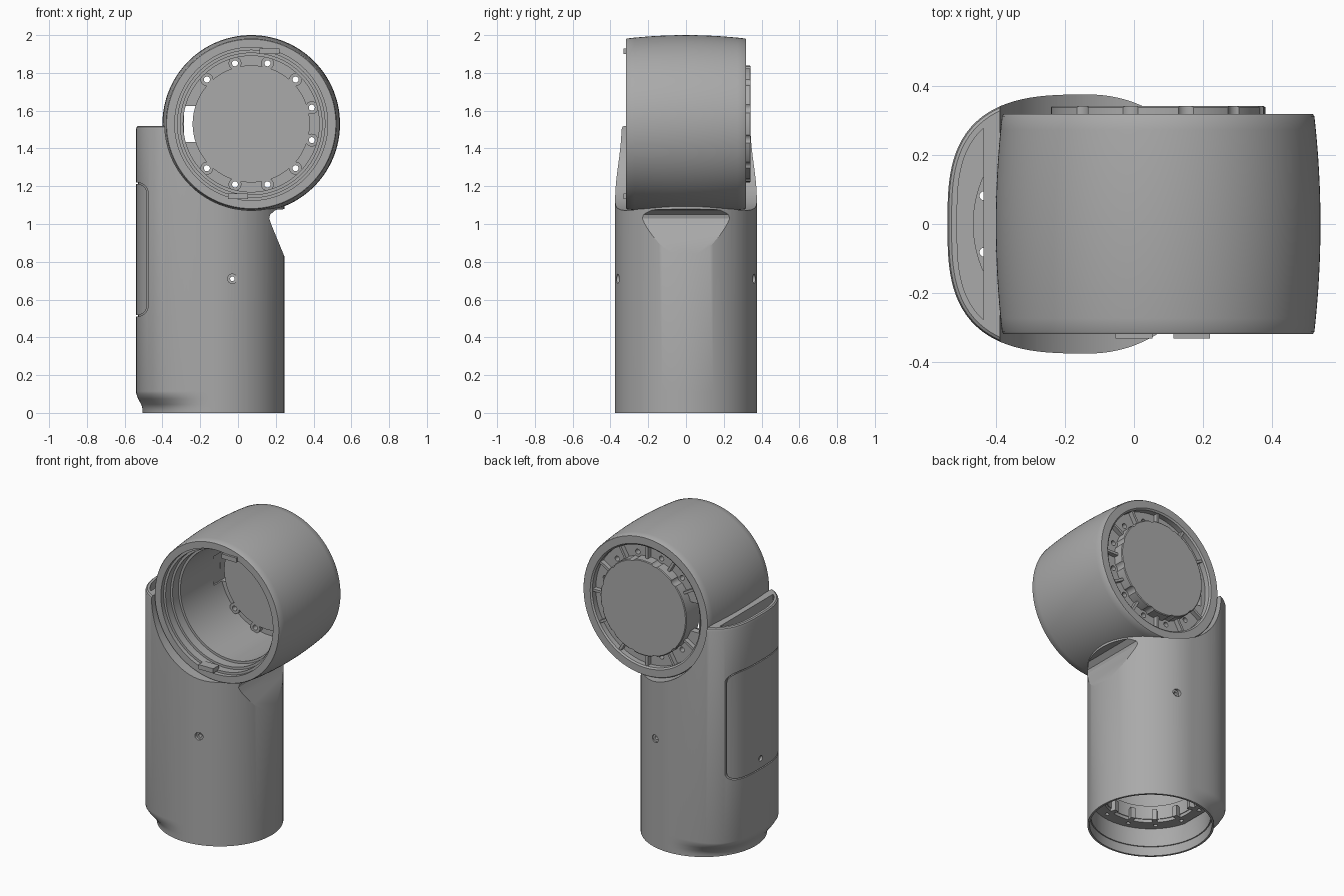
import bpy, bmesh, math
from mathutils import Vector

if "Cube" in bpy.data.objects:
    bpy.data.objects.remove(bpy.data.objects["Cube"])

grey = bpy.data.materials.new("satin_grey")
grey.use_nodes = True
GREY = (0.4, 0.4, 0.4, 1)
grey.diffuse_color = GREY
grey.node_tree.nodes["Principled BSDF"].inputs["Base Color"].default_value = GREY

BODY_X = -0.13            # column axis
HEAD_X, HEAD_Z = 0.07, 1.53   # drum axis
parts = []


def loft(name, rings, loop=False):
    """Skin equal-length rings of points; cap the ends or join last to first."""
    bm = bmesh.new()
    rows = [[bm.verts.new(p) for p in ring] for ring in rings]
    n = len(rows[0])
    pairs = list(zip(rows, rows[1:])) + ([(rows[-1], rows[0])] if loop else [])
    for a, b in pairs:
        for i in range(n):
            j = (i + 1) % n
            bm.faces.new((a[i], a[j], b[j], b[i]))
    if not loop:
        bm.faces.new(rows[0])
        bm.faces.new(rows[-1])
    bmesh.ops.recalc_face_normals(bm, faces=bm.faces)
    mesh = bpy.data.meshes.new(name)
    bm.to_mesh(mesh)
    bm.free()
    mesh.materials.append(grey)
    ob = bpy.data.objects.new(name, mesh)
    bpy.context.collection.objects.link(ob)
    return ob


def spin(name, profile, axis, cx, cz=0, loop=False, n=128):
    """Revolve (radius, height) points about a y or z axis."""
    def point(r, h, t):
        u, v = r * math.cos(t), r * math.sin(t)
        return (cx + u, h, cz + v) if axis == "y" else (cx + u, v, h)
    return loft(name, [[point(r, h, 2 * math.pi * i / n) for i in range(n)]
                       for r, h in profile], loop)


def rod(name, x, z, r, y0, y1, n=24):
    return spin(name, [(r, y0), (r, y1)], "y", x, z, n=n)


def box(name, lo, hi):
    return loft(name, [[(lo[0], lo[1], z), (hi[0], lo[1], z), (hi[0], hi[1], z),
                        (lo[0], hi[1], z)] for z in (lo[2], hi[2])])


def boolean(ob, tools, operation="DIFFERENCE"):
    for tool in tools:
        tool.hide_render = True
        mod = ob.modifiers.new("cut", "BOOLEAN")
        mod.operation, mod.solver, mod.object = operation, "EXACT", tool
    deps = bpy.context.evaluated_depsgraph_get()
    mesh = bpy.data.meshes.new_from_object(ob.evaluated_get(deps))
    ob.modifiers.clear()
    ob.data = mesh
    for tool in tools:
        bpy.data.objects.remove(tool)
    return ob


def section(z, pack=1.0, inset=0.0, n=128):
    """Round column outline, squared off toward -x by the pack amount."""
    ring = []
    for i in range(n):
        t = 2 * math.pi * i / n
        c, s = math.cos(t), math.sin(t)
        r = 0.375
        if c < 0:
            full = ((-c / 0.41) ** 3 + (abs(s) / 0.375) ** 3) ** (-1 / 3)
            r += pack * (full - r)
        r -= inset
        ring.append((BODY_X + r * c, r * s, z))
    return ring


# Column with the squared spine fading into a round foot
column = loft("column", [section(0, 0), section(0.02, 0), section(0.045, 0.2),
                         section(0.075, 0.7), section(0.1, 0.95), section(0.115),
                         section(1.5), section(1.514, 1, 0.004), section(1.52, 1, 0.012)])

cuts = [rod("head_seat", HEAD_X, HEAD_Z, 0.458, -0.6, 0.6, 128)]

# Sloped relief under the head
relief = [(0.245, 0.83), (0.175, 1.0), (0.165, 1.03), (0.17, 1.05), (0.2, 1.075),
          (0.5, 1.1), (0.5, 0.83)]
cuts.append(loft("relief", [[(x, y, z) for x, z in relief] for y in (-0.5, 0.5)]))

# Open bore and cable pocket
cuts.append(spin("bore", [(0.362, -0.05), (0.362, 0.06), (0.355, 0.06), (0.355, 0.26),
                          (0.335, 0.3), (0.335, 0.8)], "z", BODY_X))
slot = [p for p in section(0, 1, 0.028) if p[0] < -0.435]
cuts.append(loft("pocket", [[(x, y, z) for x, y, _ in slot] for z in (0.4, 1.7)]))

# Side screw holes and the spine screw
for side in (-1, 1):
    for r, depth in ((0.025, 0.347), (0.012, 0.28)):
        cuts.append(rod("screw_hole", -0.03, 0.71, r, side * depth, side * 0.5))
cuts.append(loft("spine_screw", [[(x, 0.018 * math.cos(k * math.pi / 8),
                                   0.58 + 0.018 * math.sin(k * math.pi / 8))
                                  for k in range(16)] for x in (-0.6, -0.525)]))


# Shallow seam of the cover
def cover_outline(inset, y):
    ring = [(-0.7, y, 1.22 - inset), (-0.7, y, 0.51 + inset)]
    r = 0.06
    for z, start in ((0.57, -math.pi / 2), (1.16, 0)):
        for k in range(9):
            t = start + k * math.pi / 16
            ring.append((-0.475 - r + (r - inset) * math.cos(t), y,
                         z + (r - inset) * math.sin(t)))
    return ring


seam = loft("seam", [cover_outline(0, -0.5), cover_outline(0, 0.5),
                     cover_outline(0.007, 0.5), cover_outline(0.007, -0.5)], True)
boolean(seam, [loft("core", [section(0.2, 1, 0.01), section(1.6, 1, 0.01)])])
cuts.append(seam)
parts.append(boolean(column, cuts))

# Mounting ring inside the foot
ring = spin("foot_ring", [(0.358, 0.18), (0.358, 0.22), (0.28, 0.22), (0.28, 0.18)],
            "z", BODY_X, loop=True, n=96)
cuts = [box("gap", (-0.6, -0.3, 0.1), (-0.472, 0.3, 0.3))]
for k in range(12):
    t = math.radians(30 * k + 15)
    x, y = BODY_X + 0.315 * math.cos(t), 0.315 * math.sin(t)
    cuts.append(spin("bolt_hole", [(0.013, 0.1), (0.013, 0.3)], "z", x, n=16))
    for c in cuts[-1:]:
        c.location.y = y
bpy.context.view_layer.update()
parts.append(boolean(ring, cuts))
for k in range(12):
    t = math.radians(30 * k + 15)
    tab = box("foot_tab", (-0.03, -0.015, 0.18), (0.03, 0.015, 0.25))
    tab.location = (BODY_X + 0.275 * math.cos(t), 0.275 * math.sin(t), 0)
    tab.rotation_euler.z = t
    parts.append(tab)
parts.append(spin("foot_sleeve", [(0.285, 0.2), (0.285, 0.29), (0.275, 0.29), (0.275, 0.2)],
                  "z", BODY_X, loop=True, n=96))

# Barrel-shaped head, stepped bore at the front, flange at the back
outer = [(0.448, -0.318)]
for k in range(17):
    y = -0.312 + 0.624 * k / 16
    outer.append((0.47 - 0.018 * (y / 0.315) ** 2, y))
outer += [(0.448, 0.318), (0.4, 0.318), (0.39, 0.31), (0.39, 0.275), (0.3, 0.275),
          (0.3, 0.23), (0.36, 0.23), (0.36, -0.18), (0.375, -0.18), (0.375, -0.24),
          (0.39, -0.24), (0.39, -0.29), (0.405, -0.29), (0.405, -0.318)]
head = spin("head", outer, "y", HEAD_X, HEAD_Z, True, 160)
bolts = []
for k in range(12):
    t = math.radians(30 * k + 15)
    bolts.append((HEAD_X + 0.332 * math.cos(t), HEAD_Z + 0.332 * math.sin(t), k))
cuts = [box("window", (-0.287, 0.15, HEAD_Z - 0.095), (-0.2, 0.4, HEAD_Z + 0.095))]
cuts += [rod("bolt_hole", x, z, 0.016, 0.1, 0.4) for x, z, k in bolts if k not in (5, 6)]
parts.append(boolean(head, cuts))

# Back cap, scalloped around the bolts
cap = spin("back_cap", [(0.31, 0.2), (0.31, 0.338), (0.305, 0.342)], "y", HEAD_X, HEAD_Z)
parts.append(boolean(cap, [rod("scallop", x, z, 0.032, 0.1, 0.4)
                           for x, z, k in bolts if k not in (5, 6)]))

# Bolt bosses inside the head
for x, z, k in bolts:
    if k not in (5, 6):
        parts.append(spin("bolt_boss", [(0.034, 0.2), (0.034, 0.24), (0.016, 0.24),
                                        (0.016, 0.2)], "y", x, z, True, 24))

# Ribs bridging the cap and the flange
for k in range(12):
    if k != 6:
        t = math.radians(30 * k)
        rib = box("flange_rib", (-0.045, 0.26, -0.008), (0.045, 0.305, 0.008))
        rib.location = (HEAD_X + 0.35 * math.cos(t), 0, HEAD_Z + 0.35 * math.sin(t))
        rib.rotation_euler.y = -t
        parts.append(rib)

# Latch tabs on the front rim
for x, z in ((0.167, 1.915), (0.0, 1.147)):
    parts.append(box("rim_tab", (x - 0.053, -0.332, z - 0.015), (x + 0.053, -0.27, z + 0.015)))

# Smooth curved walls, keep edges crisp
bpy.ops.object.select_all(action="DESELECT")
for ob in parts:
    ob.select_set(True)
bpy.context.view_layer.objects.active = parts[0]
bpy.ops.object.shade_smooth_by_angle(angle=math.radians(30))
